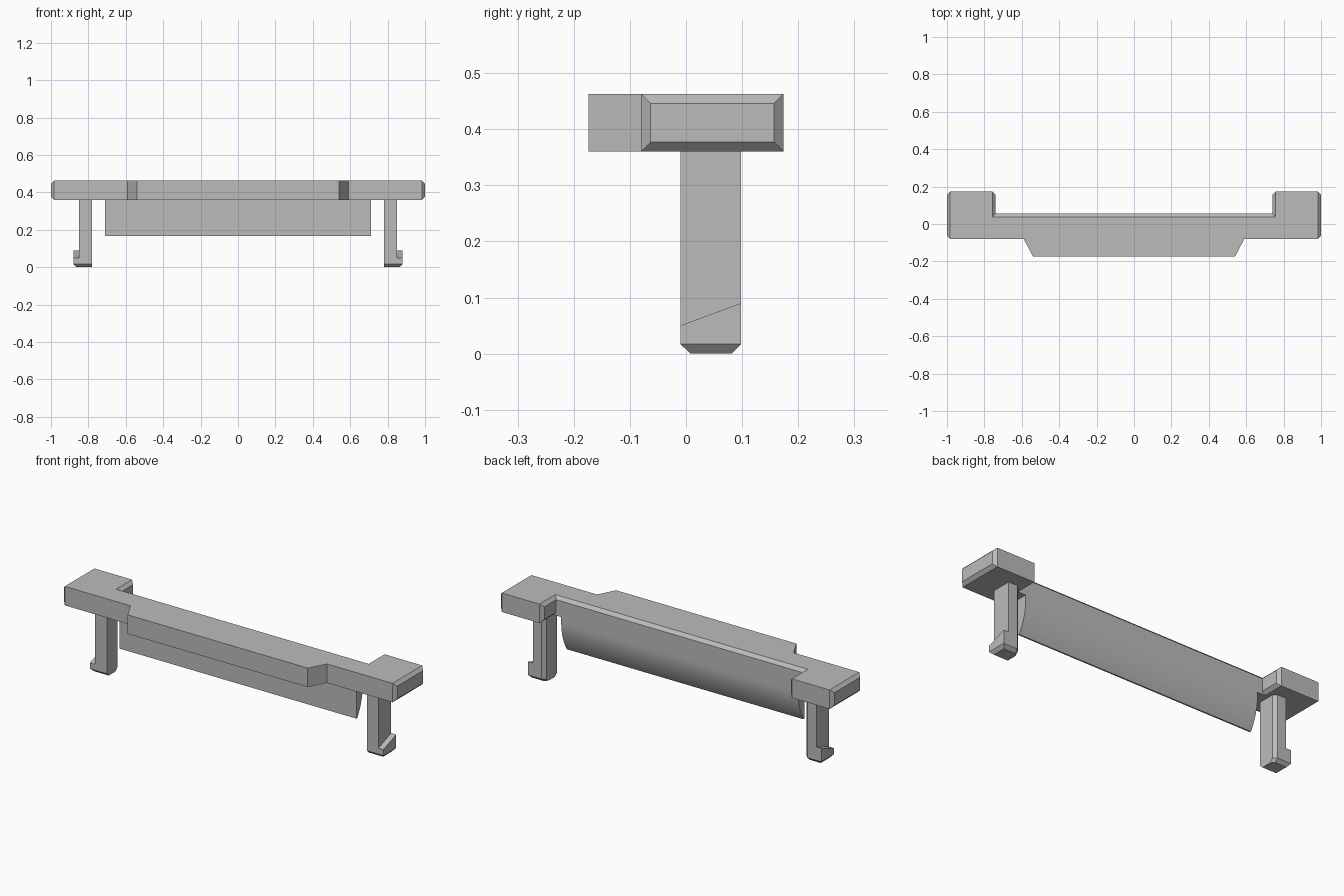
import bpy, bmesh

old = bpy.data.objects.get("Cube")
if old:
    bpy.data.objects.remove(old, do_unlink=True)

grey = bpy.data.materials.new("plain_grey")
grey.use_nodes = True
colour = (0.5, 0.5, 0.5, 1)
grey.diffuse_color = colour
grey.node_tree.nodes["Principled BSDF"].inputs["Base Color"].default_value = colour


def loft(name, rings, bevel_test=None):
    """Solid skinned through equal-length rings of points, capped at both ends."""
    bm = bmesh.new()
    loops = [[bm.verts.new(p) for p in ring] for ring in rings]
    n = len(loops[0])
    for a, b in zip(loops, loops[1:]):
        for i in range(n):
            j = (i + 1) % n
            bm.faces.new((a[i], a[j], b[j], b[i]))
    bm.faces.new(loops[0])
    bm.faces.new(loops[-1])
    bmesh.ops.recalc_face_normals(bm, faces=bm.faces)
    if bevel_test:
        edges = [e for e in bm.edges if all(bevel_test(v.co) for v in e.verts)]
        bmesh.ops.bevel(bm, geom=edges, offset=CH, offset_type='OFFSET',
                        segments=1, affect='EDGES')
    mesh = bpy.data.meshes.new(name)
    bm.to_mesh(mesh)
    bm.free()
    mesh.materials.append(grey)
    obj = bpy.data.objects.new(name, mesh)
    bpy.context.collection.objects.link(obj)
    return obj


CH = 0.017                  # chamfer size
BOTTOM, TOP = 0.36, 0.463   # deck heights
BACK = 0.055                # rear face of the centre bar


def flat(outline, z):
    return [(x, y, z) for x, y in outline]


# Centre bar with the front ledge, chamfered along the rear top edge
half = [(0.757, BACK), (0.757, -0.08), (0.59, -0.08), (0.54, -0.174)]
deck = half + [(-x, y) for x, y in reversed(half)]
loft("centre_bar", [flat(deck, BOTTOM), flat(deck, TOP)],
     lambda p: p.y > BACK - 0.001 and p.z > TOP - 0.001)


def end_section(x, inset):
    y0, y1 = -0.08 + inset, 0.174 - inset
    z0, z1 = BOTTOM + inset, TOP - inset
    return [(x, y0, z0), (x, y1, z0), (x, y1, z1), (x, y0, z1)]


for side, label in ((1, "left"), (-1, "right")):
    # End block with both ends chamfered
    loft(label + "_end_block", [
        end_section(side * 0.74, CH), end_section(side * (0.74 + CH), 0),
        end_section(side * (1 - CH), 0), end_section(side, CH)])

    # Leg with a chamfered inner rear corner
    def leg_outline(outer, front, rear):
        return [(side * x, y) for x, y in (
            (0.78, front), (outer, front), (outer, rear),
            (0.78 + CH, rear), (0.78, rear - CH))]

    shaft = leg_outline(0.85, -0.01, 0.098)
    loft(label + "_leg", [flat(shaft, CH), flat(shaft, BOTTOM)])

    # Foot tapering towards the tip
    loft(label + "_foot", [flat(leg_outline(0.865, 0.008, 0.081), 0),
                           flat(leg_outline(0.88, -0.01, 0.098), CH)])

    # Hook with a sloping top
    hook = [(side * x, y) for x, y in (
        (0.85, -0.01), (0.88, -0.01), (0.88, 0.098), (0.85, 0.098))]
    loft(label + "_hook", [flat(hook, CH),
                           [(x, y, 0.09 if y > 0 else 0.05) for x, y in hook]])

# Hanging blade: flat front, rear curving forward to a thin lower edge
steps = 16
profile = [(0.0, BOTTOM), (0.0, 0.168)]
for i in range(steps, -1, -1):
    t = i / steps
    profile.append((BACK - 0.047 * t * t, 0.33 - 0.162 * t))
profile.append((BACK, BOTTOM))
blade = loft("blade", [[(x, y, z) for y, z in profile] for x in (-0.71, 0.71)])
bpy.ops.object.select_all(action='DESELECT')
blade.select_set(True)
bpy.context.view_layer.objects.active = blade
bpy.ops.object.shade_smooth_by_angle(angle=0.5)
